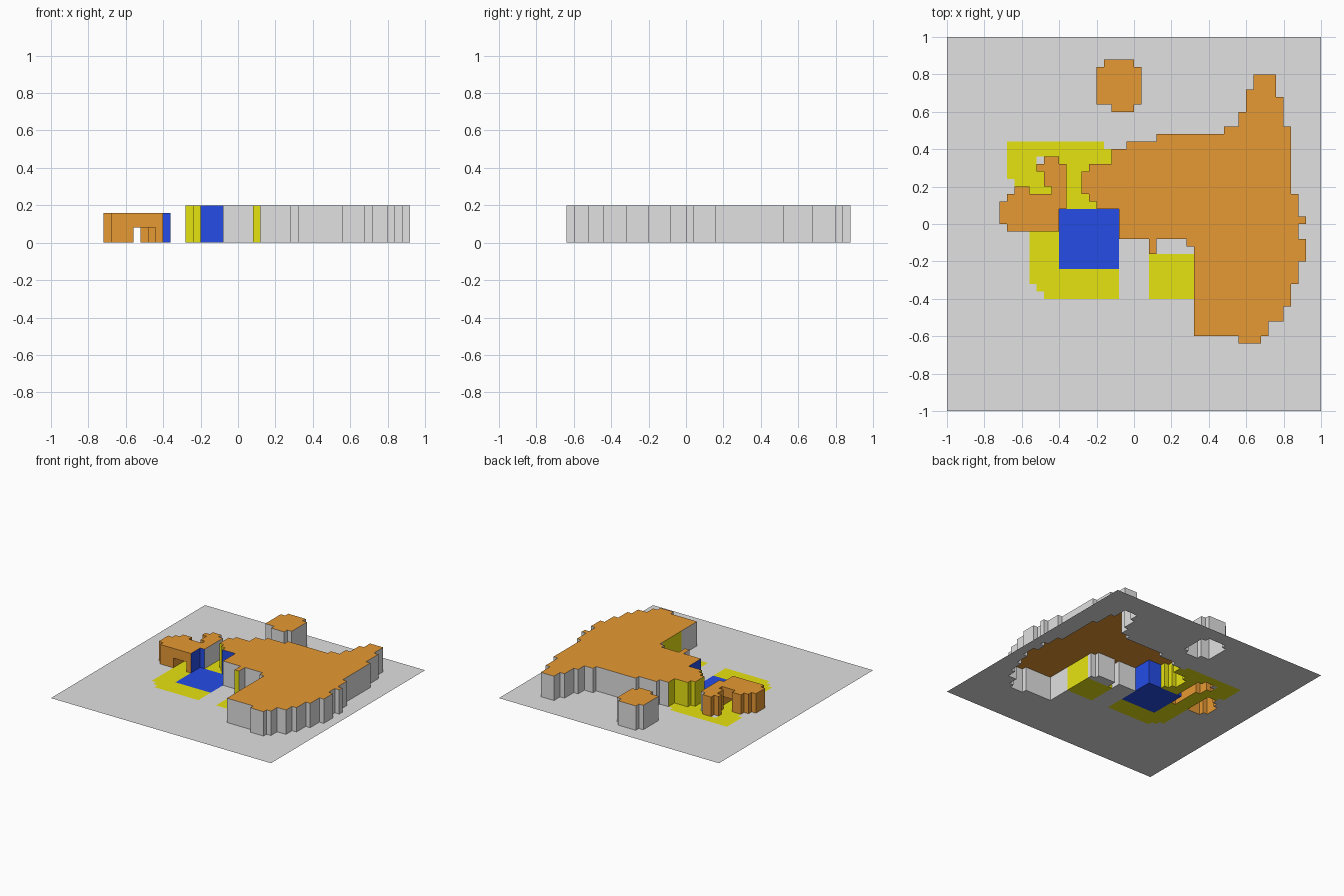
import bpy, bmesh

if "Cube" in bpy.data.objects:
    bpy.data.objects.remove(bpy.data.objects["Cube"])

U = 0.04  # grid step of the stepped terrain; all sizes below are in steps


def material(name, rgb):
    m = bpy.data.materials.new(name)
    m.diffuse_color = (*[(c / 255 / 12.92 if c < 11 else ((c / 255 + 0.055) / 1.055) ** 2.4) for c in rgb], 1)
    m.use_nodes = True
    m.node_tree.nodes["Principled BSDF"].inputs["Base Color"].default_value = m.diffuse_color
    return m


MATS = [material("grey", (225, 225, 225)), material("orange", (235, 156, 52)),
        material("blue", (38, 80, 240)), material("yellow", (236, 232, 18))]
GREY, ORANGE, BLUE, YELLOW = range(4)


def outline(*s):
    """Right-angled outline: x and y alternate, each number moves along one axis."""
    pts = []
    for i in range(0, len(s), 2):
        pts += [(s[i], s[i + 1]), (s[(i + 2) % len(s)], s[i + 1])]
    return pts


def inside(pts, x, y):
    hit = False
    for (ax, ay), (bx, by) in zip(pts, pts[1:] + pts[:1]):
        if ax == bx and (ay > y) != (by > y) and x < ax:
            hit = not hit
    return hit


def ground_colour(x, y):
    if -10 < x < -2 and -6 < y < 2:
        return BLUE
    # painted patch behind the small block
    if -17 < x < -3 and 2 < y < 11:
        corner = (x > -4 and y > 10) or (x < -16 and y < 6)
        notch = -13 < x < -12 and 8 < y < 9
        return GREY if corner or notch else YELLOW
    # patch around the blue square
    if -14 < x < -2 and -10 < y < 2:
        return GREY if (x < -13 and y < -8) or (x < -12 and y < -9) else YELLOW
    # patch in the crook of the plateau
    if 2 < x < 8 and -10 < y < -4:
        return YELLOW
    return GREY


def block_colour(x, y):
    c = ground_colour(x, y)
    if c == BLUE:
        return BLUE
    return GREY if x > -10 and y > 2 and y < 9 and not inside(SLAB, x, y) else ORANGE


class Part:
    def __init__(self, name):
        self.name, self.bm = name, bmesh.new()

    def face(self, pts, mat):
        f = self.bm.faces.new([self.bm.verts.new([c * U for c in p]) for p in pts])
        f.material_index = mat

    def walls(self, pts, z0, z1, colour):
        # one panel per grid step, coloured by what lies just outside it
        for (ax, ay), (bx, by) in zip(pts, pts[1:] + pts[:1]):
            n = abs(bx - ax) + abs(by - ay)
            dx, dy = (bx - ax) // n, (by - ay) // n
            for i in range(n):
                x, y = ax + dx * i, ay + dy * i
                c = colour(x + dx / 2 + dy / 2, y + dy / 2 - dx / 2)
                self.face([(x, y, z0), (x + dx, y + dy, z0),
                           (x + dx, y + dy, z1), (x, y, z1)], c)

    def cap(self, pts, z, mat):
        self.face([(x, y, z) for x, y in pts], mat)

    def finish(self):
        bmesh.ops.remove_doubles(self.bm, verts=self.bm.verts, dist=1e-4)
        me = bpy.data.meshes.new(self.name)
        self.bm.to_mesh(me)
        self.bm.free()
        for m in MATS:
            me.materials.append(m)
        bpy.context.collection.objects.link(bpy.data.objects.new(self.name, me))


PLATEAU = outline(-2, -2, 2, -4, 3, -2, 7, -3, 8, -15, 14, -16, 17, -15, 18, -13,
                  20, -11, 21, -8, 22, -5, 23, -2, 22, 0, 23, 1, 22, 4, 21, 13,
                  20, 17, 19, 20, 16, 18, 15, 15, 14, 13, 12, 12, 3, 11, -1, 10,
                  -3, 8, -6, 7, -7, 4, -6, 3, -5, 2)
ISLAND = outline(-3, 15, 0, 16, 1, 21, 0, 22, -4, 21, -5, 16)
SLAB = outline(-17, -1, -10, 2, -9, 8, -10, 9, -12, 8, -13, 7, -12, 5, -11, 4,
               -14, 5, -16, 4, -17, 3, -18, 0)
LEFT_LEG = outline(-17, -1, -14, 5, -16, 4, -17, 3, -18, 0)
RIGHT_LEG = outline(-11, -1, -10, 2, -9, 8, -10, 9, -12, 8, -13, 7, -12, 5)

# ground sheet, open beneath every raised part
ground = Part("ground")
for i in range(-25, 25):
    for j in range(-25, 25):
        x, y = i + 0.5, j + 0.5
        if not any(inside(p, x, y) for p in (PLATEAU, ISLAND, LEFT_LEG, RIGHT_LEG)):
            ground.face([(i, j, 0), (i + 1, j, 0), (i + 1, j + 1, 0), (i, j + 1, 0)],
                        ground_colour(x, y))
ground.finish()

# large plateau and separate island: orange top, walls match the ground beside them
for name, pts in (("plateau", PLATEAU), ("island", ISLAND)):
    part = Part(name)
    part.walls(pts, 0, 5, ground_colour)
    part.cap(pts, 5, ORANGE)
    part.finish()

# small block with a low tunnel running front to back
block = Part("tunnel_block")
block.walls(SLAB, 2, 4, block_colour)
block.cap(SLAB, 4, ORANGE)
for leg in (LEFT_LEG, RIGHT_LEG):
    block.walls(leg, 0, 2, block_colour)
block.cap([(-14, -1), (-14, 4), (-11, 4), (-11, -1)], 2, ORANGE)
block.finish()
